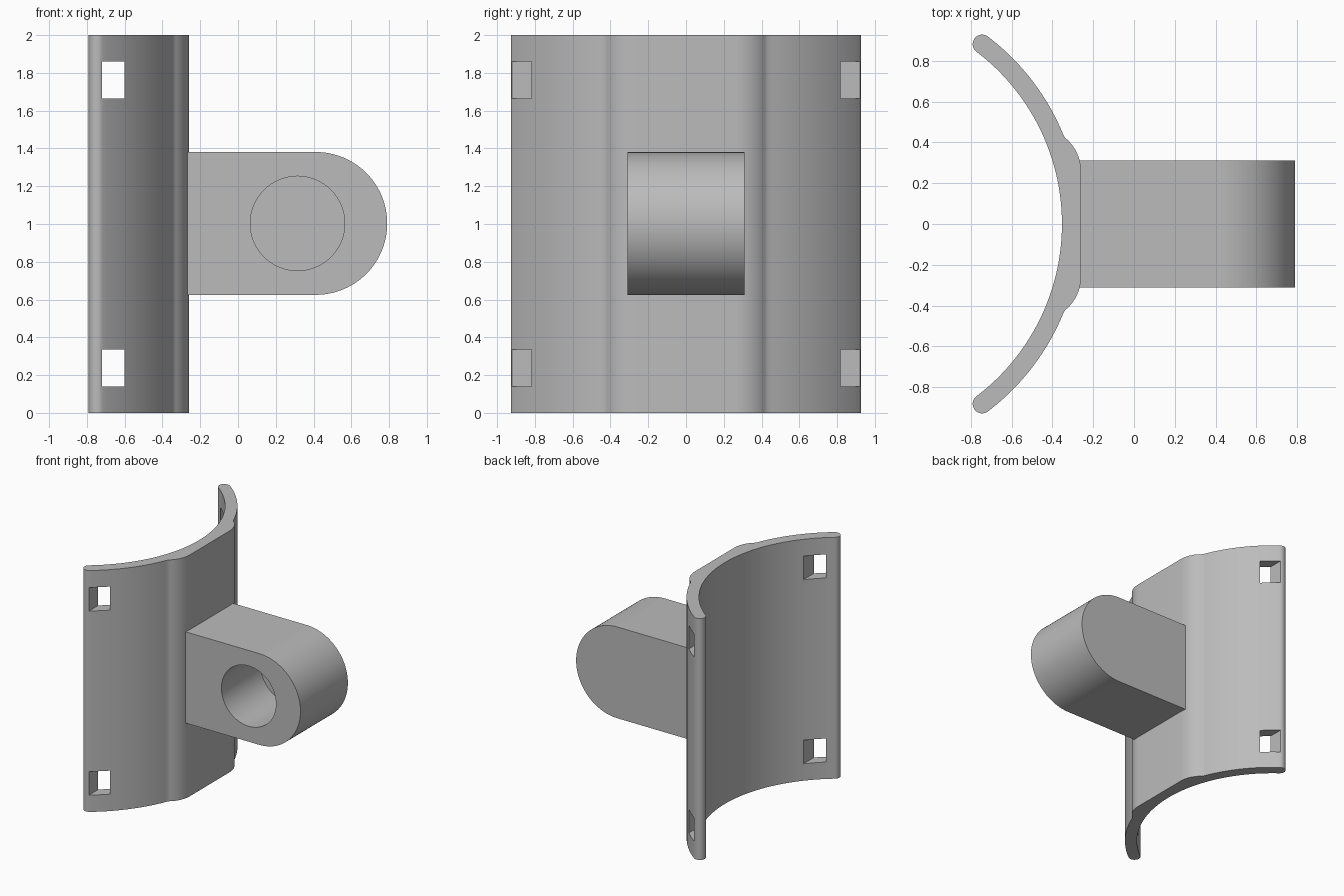
import bpy, bmesh
from math import sin, cos, pi, radians, asin, sqrt
from mathutils import Vector

if "Cube" in bpy.data.objects:
    bpy.data.objects.remove(bpy.data.objects["Cube"], do_unlink=True)

grey = bpy.data.materials.new("plain grey")
grey.use_nodes = True
COLOUR = (0.5, 0.5, 0.5, 1)
grey.diffuse_color = COLOUR
grey.node_tree.nodes["Principled BSDF"].inputs["Base Color"].default_value = COLOUR


def arc(cx, cy, r, start, end, steps):
    """Points along a circular arc."""
    angles = [start + (end - start) * i / steps for i in range(steps + 1)]
    return [(cx + r * cos(a), cy + r * sin(a)) for a in angles]


def extrude(name, points, direction):
    """Solid prism from a closed outline of 3D points."""
    bm = bmesh.new()
    face = bm.faces.new([bm.verts.new(p) for p in points])
    new = bmesh.ops.extrude_face_region(bm, geom=[face])["geom"]
    verts = [v for v in new if isinstance(v, bmesh.types.BMVert)]
    bmesh.ops.translate(bm, verts=verts, vec=Vector(direction))
    bmesh.ops.recalc_face_normals(bm, faces=bm.faces)
    mesh = bpy.data.meshes.new(name)
    bm.to_mesh(mesh)
    bm.free()
    mesh.materials.append(grey)
    obj = bpy.data.objects.new(name, mesh)
    bpy.context.collection.objects.link(obj)
    return obj


def cut(target, cutter):
    """Subtract the cutter, then discard it."""
    cutter.hide_render = True
    mod = target.modifiers.new("cut", "BOOLEAN")
    mod.operation = "DIFFERENCE"
    mod.solver = "EXACT"
    mod.object = cutter
    activate(target)
    bpy.ops.object.modifier_apply(modifier=mod.name)
    bpy.data.objects.remove(cutter, do_unlink=True)


def activate(obj):
    bpy.ops.object.select_all(action="DESELECT")
    obj.select_set(True)
    bpy.context.view_layer.objects.active = obj


# Curved plate: half outline on the +y side, mirrored to -y
CX, R_IN, R_OUT = -1.413, 1.06, 1.153
R_MID, R_CAP = (R_IN + R_OUT) / 2, (R_OUT - R_IN) / 2
END = radians(52.8)
BOSS_X, BOSS_Y, BOSS_R = -0.26, 0.26, 0.208
boss_end_y = 0.42
boss_sweep = asin((boss_end_y - BOSS_Y) / BOSS_R)

half = arc(BOSS_X - BOSS_R, BOSS_Y, BOSS_R, 0, boss_sweep, 12)
half += arc(CX, 0, R_OUT, asin(boss_end_y / R_OUT) + 0.01, END, 24)
half += arc(CX + R_MID * cos(END), R_MID * sin(END), R_CAP, END, END + pi, 16)[1:]
half += arc(CX, 0, R_IN, END, 0, 40)[1:]
outline = half + [(x, -y) for x, y in reversed(half[:-1])]
plate = extrude("curved_plate", [(x, y, 0) for x, y in outline], (0, 0, 2))

# Four strap slots: two boxes cut straight through both wings
for z in (0.14, 1.665):
    corners = [(-0.72, z), (-0.6, z), (-0.6, z + 0.195), (-0.72, z + 0.195)]
    cut(plate, extrude("slot_cutter", [(x, -1.2, h) for x, h in corners], (0, 2.4, 0)))

# Lug with a rounded end, rooted in the plate
LUG_Y, LUG_Z, LUG_R = 0.31, 1.003, 0.378
side = [(-0.3, LUG_Z - LUG_R)] + arc(0.412, LUG_Z, LUG_R, -pi / 2, pi / 2, 48)
side.append((-0.3, LUG_Z + LUG_R))
lug = extrude("mounting_lug", [(x, -LUG_Y, z) for x, z in side], (0, 2 * LUG_Y, 0))

# Blind round socket opening on the front of the lug
ring = arc(0.315, LUG_Z, 0.25, 0, 2 * pi, 64)[:-1]
cut(lug, extrude("socket_cutter", [(x, -LUG_Y - 0.1, z) for x, z in ring], (0, 0.61, 0)))

for obj in (plate, lug):
    activate(obj)
    bpy.ops.object.shade_smooth_by_angle(angle=radians(30))
